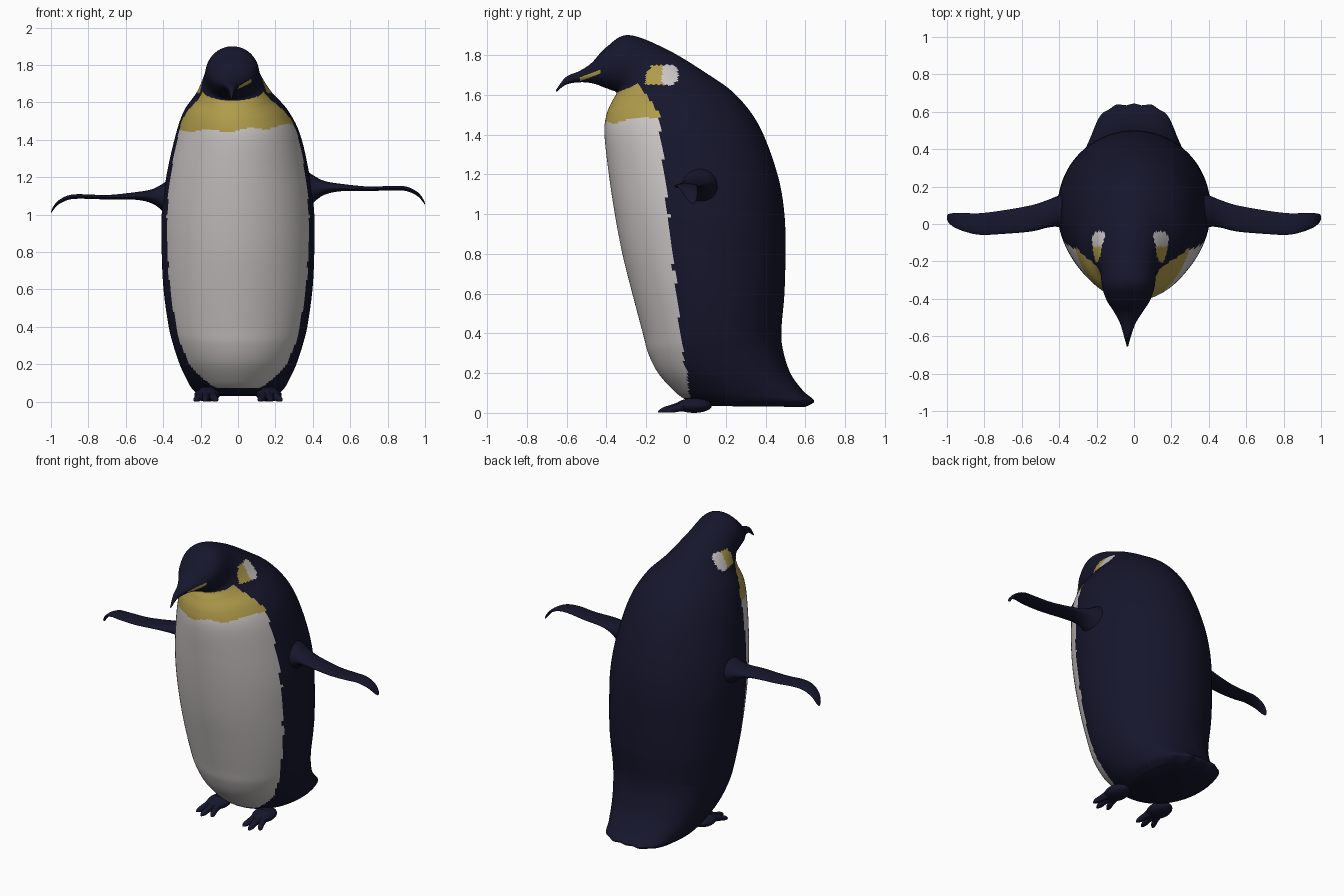
import bpy, bmesh, math
from mathutils import Vector

if "Cube" in bpy.data.objects:
    bpy.data.objects.remove(bpy.data.objects["Cube"])


def mat(name, rgb):
    m = bpy.data.materials.new(name)
    m.diffuse_color = (*rgb, 1)
    m.use_nodes = True
    m.node_tree.nodes["Principled BSDF"].inputs["Base Color"].default_value = m.diffuse_color
    return m


NAVY = mat("navy feathers", (0.008, 0.008, 0.026))
WHITE = mat("white feathers", (0.60, 0.56, 0.56))
GOLD = mat("gold feathers", (0.43, 0.33, 0.07))


def spline(rows, steps):
    """Catmull-Rom interpolation of rows of numbers."""
    out = []
    n = len(rows)
    for i in range(n - 1):
        p = [rows[max(0, min(n - 1, i + k))] for k in (-1, 0, 1, 2)]
        for s in range(steps):
            t = s / steps
            out.append([0.5 * (2 * b + (c - a) * t + (2 * a - 5 * b + 4 * c - d) * t * t
                               + (3 * b - a - 3 * c + d) * t ** 3) for a, b, c, d in zip(*p)])
    out.append(list(rows[-1]))
    return out


def loft(name, rings, rule=None):
    """Skin closed rings, cap both ends, colour faces by a rule on their centre."""
    bm = bmesh.new()
    loops = [[bm.verts.new(p) for p in ring] for ring in rings]
    n = len(loops[0])
    for a, b in zip(loops, loops[1:]):
        for j in range(n):
            k = (j + 1) % n
            bm.faces.new((a[j], a[k], b[k], b[j]))
    bm.faces.new(loops[0])
    bm.faces.new(loops[-1])
    bmesh.ops.recalc_face_normals(bm, faces=bm.faces)
    for f in bm.faces:
        f.smooth = True
        if rule:
            f.material_index = rule(f.calc_center_median())
    me = bpy.data.meshes.new(name)
    bm.to_mesh(me)
    bm.free()
    for m in (NAVY, WHITE, GOLD):
        me.materials.append(m)
    ob = bpy.data.objects.new(name, me)
    bpy.context.collection.objects.link(ob)
    bpy.context.view_layer.objects.active = ob
    bpy.ops.object.select_all(action='DESELECT')
    ob.select_set(True)
    bpy.ops.object.shade_smooth_by_angle(angle=math.radians(60))
    return ob


# Body, from tail to beak tip: front y, front z, back y, back z, half width, centre x
BODY = [
    (.06, .035, .60, .03, .20, 0), (.00, .065, .645, .06, .24, 0),
    (-.06, .11, .59, .11, .27, 0), (-.14, .20, .525, .20, .312, 0),
    (-.19, .30, .487, .32, .348, 0), (-.217, .40, .48, .42, .372, 0),
    (-.27, .60, .495, .60, .398, 0), (-.32, .80, .50, .80, .408, 0),
    (-.358, 1.0, .495, 1.0, .408, 0), (-.388, 1.2, .46, 1.2, .384, 0),
    (-.41, 1.4, .37, 1.44, .335, 0), (-.40, 1.5, .25, 1.60, .28, -.01),
    (-.37, 1.57, .10, 1.71, .205, -.02), (-.35, 1.61, -.10, 1.83, .155, -.03),
    (-.38, 1.625, -.29, 1.90, .14, -.03), (-.42, 1.64, -.40, 1.84, .115, -.03),
    (-.46, 1.655, -.475, 1.76, .078, -.03), (-.525, 1.663, -.535, 1.72, .042, -.033),
    (-.60, 1.652, -.605, 1.688, .018, -.035), (-.652, 1.614, -.655, 1.622, .004, -.035)]


def body_ring(row, n=144):
    fy, fz, by, bz, w, cx = row
    zm = (fz + bz) / 2
    e = 0.5 + 0.5 * min(1, zm / 0.4)          # squarer back near the tail
    pts = []
    for j in range(n):
        a = 2 * math.pi * j / n
        c, s = math.cos(a), math.sin(a)
        x = math.copysign(abs(s) ** (e if c < 0 else 1), s) * w
        y = (fy + by) / 2 + c * (fy - by) / 2
        z = zm + c * (fz - bz) / 2
        if zm < 0.11 and c < -0.3:            # scalloped tail feathers
            y += 0.012 * (math.cos(x * 2 * math.pi / 0.09) - 1) * (1 - zm / 0.11)
        pts.append((cx + x, y, z))
    return pts


def feather_colour(p):
    x, y, z = p
    hx = x + .03
    # ear patch, gold ear edge and beak stripe
    if abs(hx) > .06 and z > 1.6:
        if ((y + .085) / .048) ** 2 + ((z - 1.70) / .052) ** 2 < 1 and y > -.12:
            return 1
        if -.205 < y < -.105 and 1.65 < z < 1.75 - max(0, -.17 - y) * 1.5:
            return 2
    if -.535 < y < -.43 and hx > .012 and abs(z - (1.677 + (y + .535) * .38)) < .010:
        return 2
    # gold collar
    ripple = .008 * math.sin(x * 30)
    if z >= 1.45 + .10 * max(0, x) + ripple:
        side = -.13 - max(0, z - 1.5) * .7
        return 2 if y < side and z < 1.605 + (y + .36) * .42 else 0
    # white belly
    edge = .035 - .16 * min(z, .4) - .10 * max(0, min(z, 1.0) - .4) - .10 * max(0, z - 1.0)
    return 1 if z > .075 and y < edge + .004 * math.sin(z * 40) else 0


loft("body", [body_ring(r) for r in spline(BODY, 12)], feather_colour)

# Flippers: x, centre y, centre z, half depth, half thickness
FLIPPER = [
    (.33, .06, 1.13, .11, .13), (.40, .068, 1.137, .085, .075), (.46, .055, 1.143, .074, .038),
    (.55, .03, 1.145, .070, .02), (.70, .01, 1.138, .063, .012), (.82, 0, 1.142, .058, .012),
    (.90, .008, 1.138, .050, .012), (.96, .02, 1.11, .038, .011), (.99, .03, 1.075, .024, .009),
    (1.0, .035, 1.055, .008, .004)]


def flipper_ring(row, side):
    x, y, z, hy, hz = row
    drop = 0 if side > 0 else -.045           # left flipper hangs a little lower
    return [(side * x, y + hy * math.cos(a), z + drop + hz * math.sin(a))
            for a in (2 * math.pi * j / 24 for j in range(24))]


# Toes and feet
def toe_rings(start, tip, side):
    rows = [(*start, .034), (*[(a + b) / 2 for a, b in zip(start, tip)], .021),
            (*[a + (b - a) * .85 for a, b in zip(start, tip)], .016), (*tip, .003)]
    return [[(side * (x + r * math.cos(a)), y, max(.001, z + r * math.sin(a)))
             for a in (2 * math.pi * j / 14 for j in range(14))]
            for x, y, z, r in spline(rows, 5)]


for side, label in ((1, "right"), (-1, "left")):
    loft(label + "_flipper", [flipper_ring(r, side) for r in spline(FLIPPER, 6)])
    for i, (tx, ty) in enumerate(((.115, -.115), (.175, -.14), (.23, -.105))):
        loft(f"{label}_toe_{i + 1}",
             toe_rings((.15 + .015 * i, .02, .045), (tx, ty, .006), side))
    bpy.ops.mesh.primitive_uv_sphere_add(segments=28, ring_count=14, radius=1,
                                         location=(side * .165, .04, .037))
    foot = bpy.context.object
    foot.name = label + "_foot"
    foot.scale = (.068, .09, .037)
    foot.data.materials.append(NAVY)
    bpy.ops.object.shade_smooth()
